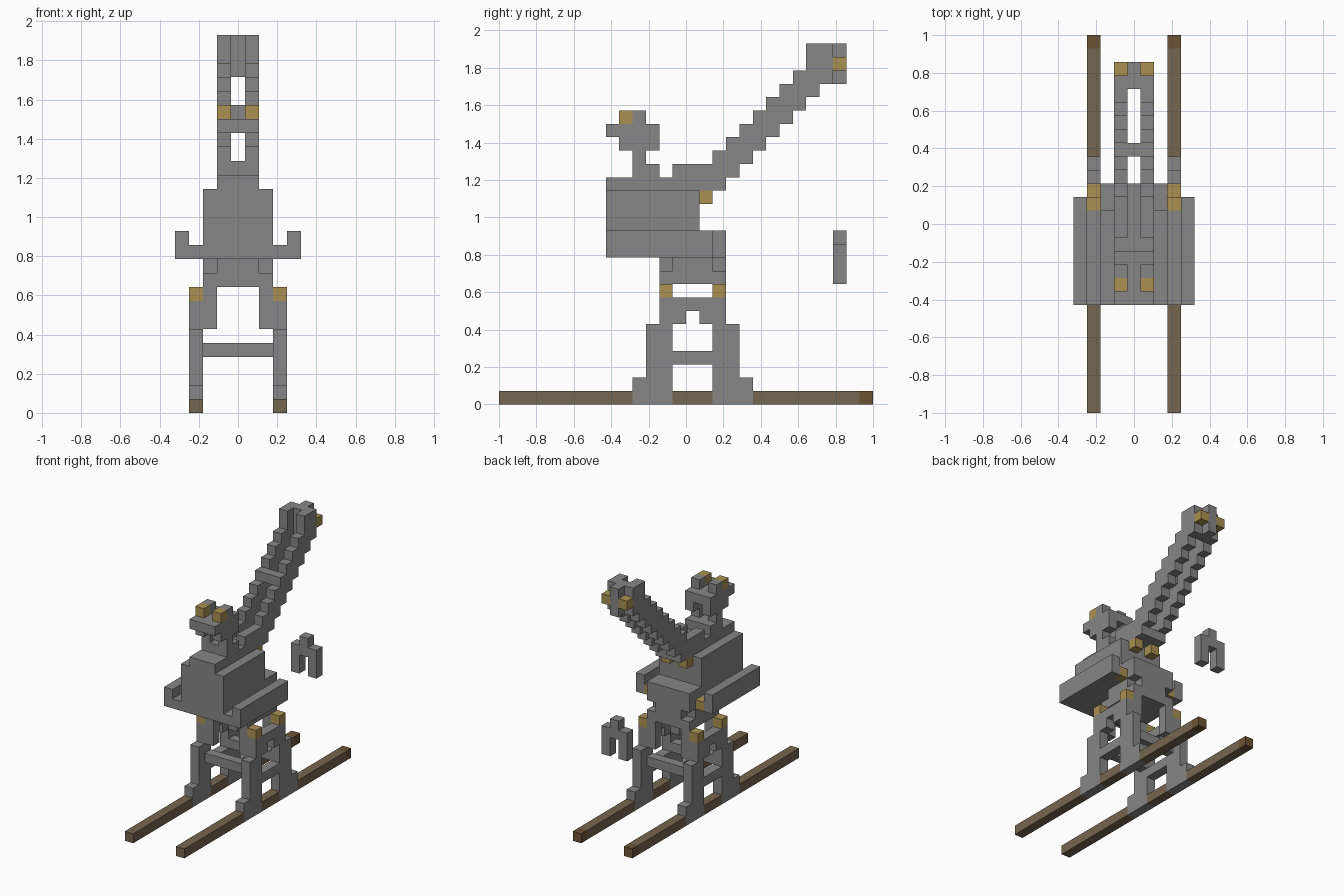
import bpy, bmesh

cube = bpy.data.objects.get("Cube")
if cube:
    bpy.data.objects.remove(cube, do_unlink=True)

U = 1 / 14  # one block


def material(name, rgb):
    m = bpy.data.materials.new(name)
    m.use_nodes = True
    col = (*rgb, 1)
    m.diffuse_color = col
    m.node_tree.nodes["Principled BSDF"].inputs["Base Color"].default_value = col
    return m


GREY = material("grey stone", (0.24, 0.24, 0.24))
GOLD = material("gold", (0.40, 0.28, 0.085))
WOOD = material("weathered wood", (0.18, 0.133, 0.08))
DARK = material("dark wood", (0.15, 0.087, 0.035))


def part(name, mat, boxes):
    """Each box: x cells (first, last), y bounds, z bounds, in blocks."""
    bm = bmesh.new()
    for (xa, xb), (ya, yb), (za, zb) in boxes:
        lo, hi = (xa - .5, ya, za), (xb + .5, yb, zb)
        for v in bmesh.ops.create_cube(bm, size=1)["verts"]:
            v.co = [(hi[i] if v.co[i] > 0 else lo[i]) * U for i in range(3)]
    mesh = bpy.data.meshes.new(name)
    bm.to_mesh(mesh)
    bm.free()
    mesh.materials.append(mat)
    ob = bpy.data.objects.new(name, mesh)
    bpy.context.collection.objects.link(ob)


def col(x, y, z):
    return ((x, x), y, z)


for s, side in ((1, "left"), (-1, "right")):
    # Rail with a dark back end
    part(side + "_rail", WOOD,
         [col(3 * s, y, (0, 1)) for y in ((-14, -4), (-1, 2), (5, 13))])
    part(side + "_rail_tip", DARK, [col(3 * s, (13, 14), (0, 1))])

    # Stepped legs, brace and arch
    part(side + "_front_leg", GREY,
         [col(3 * s, (-4, -1), (0, 2)), col(3 * s, (-3, -1), (2, 6))])
    part(side + "_back_leg", GREY,
         [col(3 * s, (2, 5), (0, 2)), col(3 * s, (2, 4), (2, 6))])
    part(side + "_leg_brace", GREY, [col(3 * s, (-1, 2), (3, 4))])
    part(side + "_leg_arch", GREY,
         [col(3 * s, (-2, 0), (6, 7)), col(3 * s, (1, 3), (6, 7)),
          col(3 * s, (-2, 3), (7, 8))])
    part(side + "_hip_posts", GREY,
         [col(2 * s, (y, y + 1), (6, 9)) for y in (-2, 2)])
    part(side + "_hip_studs", GOLD,
         [col(3 * s, (y, y + 1), (8, 9)) for y in (-2, 2)])

    # Platform ledge and wall
    part(side + "_ledge", GREY, [col(3 * s, (-6, 1), (11, 12))])
    part(side + "_ledge_stud", GOLD, [col(3 * s, (1, 2), (11, 12))])
    part(side + "_wall", GREY, [col(4 * s, (-6, 2), (11, 13))])

    # Head prong
    part(side + "_head_prong", GREY,
         [col(s, (-4, -3), (18, 19)), col(s, (-5, -2), (19, 20)),
          col(s, (-6, -2), (20, 21)), col(s, (-4, -3), (21, 22))])
    part(side + "_head_stud", GOLD, [col(s, (-5, -4), (21, 22))])

    # Stepped throwing arm beam
    part(side + "_arm_beam", GREY,
         [col(s, (-1, 2), (17, 18)), col(s, (2, 3), (17, 19))]
         + [col(s, (y, y + 1), (14 + y, 17 + y)) for y in range(3, 9)]
         + [col(s, (9, 10), (23, 27)), col(s, (10, 11), (24, 27))])
    part(side + "_arm_tip_stud", GOLD, [col(s, (11, 12), (25, 26))])
    part(side + "_arm_base_stud", GOLD, [col(s, (1, 2), (15, 16))])

# Cross braces between legs
part("front_cross_brace", GREY, [((-2, 2), (-2, -1), (4, 5))])
part("back_cross_brace", GREY, [((-2, 2), (2, 3), (4, 5))])

# Turntable with notched corners
part("turntable", GREY,
     [((-2, 2), (-2, 3), (9, 10)), ((-2, 2), (-1, 2), (10, 11)),
      ((-1, 1), (-2, -1), (10, 11)), ((-1, 1), (2, 3), (10, 11))])
part("turntable_back", GREY, [((-2, 2), (1, 3), (11, 13))])

# Body and its top
part("body", GREY, [((-2, 2), (-6, 1), (11, 16))])
part("body_top", GREY, [((-1, 1), (-6, 3), (16, 17))])

# Head base and link
part("head_base", GREY, [((-1, 1), (-4, -2), (17, 18))])
part("head_link", GREY, [col(0, (-6, -2), (20, 21))])

# Arm links
part("arm_crosspiece", GREY, [col(0, (5, 6), (21, 22))])
part("arm_tip", GREY, [col(0, (10, 12), (24, 27))])

# Hanging hook behind the frame
part("hook", GREY,
     [col(-1, (11, 12), (9, 12)), col(1, (11, 12), (9, 12)),
      col(0, (11, 12), (11, 13))])
